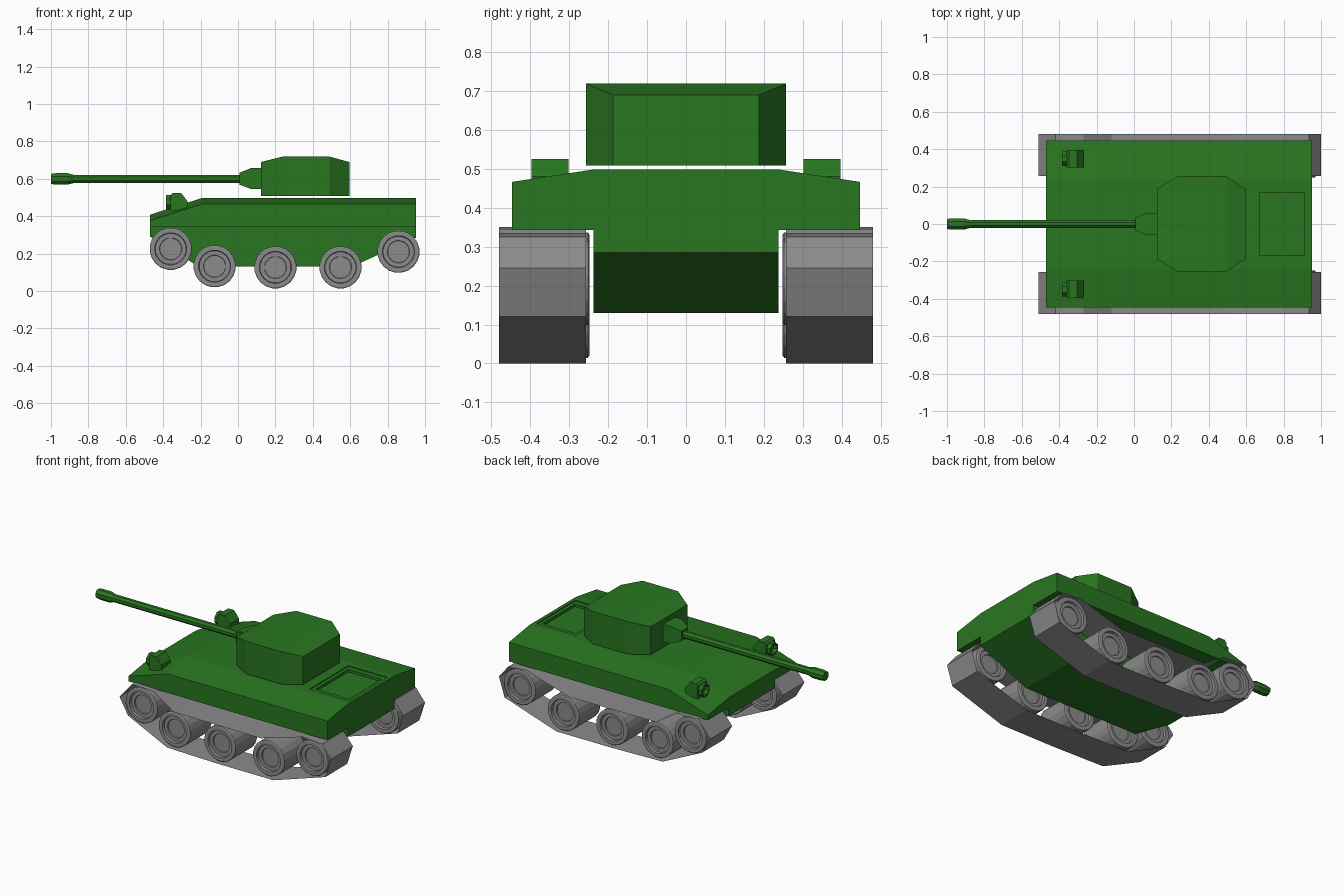
import bpy, bmesh, math

if "Cube" in bpy.data.objects:
    bpy.data.objects.remove(bpy.data.objects["Cube"])


def paint(name, color):
    m = bpy.data.materials.new(name)
    m.diffuse_color = color
    m.use_nodes = True
    m.node_tree.nodes["Principled BSDF"].inputs["Base Color"].default_value = m.diffuse_color
    return m


green = paint("green_paint", (0.022, 0.18, 0.015, 1))
grey = paint("track_grey", (0.26, 0.26, 0.26, 1))


def make(name, verts, faces, mat=None):
    me = bpy.data.meshes.new(name)
    me.from_pydata(verts, [], faces)
    bm = bmesh.new()
    bm.from_mesh(me)
    bmesh.ops.recalc_face_normals(bm, faces=bm.faces)
    bm.to_mesh(me)
    bm.free()
    if mat:
        me.materials.append(mat)
    ob = bpy.data.objects.new(name, me)
    bpy.context.collection.objects.link(ob)
    return ob


def loft(name, rings, mat=None, caps=True):
    """Join equal-length closed rings of points with quads."""
    n = len(rings[0])
    verts = [p for r in rings for p in r]
    faces = [(k * n + i, k * n + (i + 1) % n, (k + 1) * n + (i + 1) % n, (k + 1) * n + i)
             for k in range(len(rings) - 1) for i in range(n)]
    if caps:
        faces += [tuple(range(n)), tuple(range(len(verts) - n, len(verts)))]
    return make(name, verts, faces, mat)


def side_profile(name, pts, y0, y1, mat=None, caps=True):
    return loft(name, [[(x, y, z) for x, z in pts] for y in (y0, y1)], mat, caps)


def lathe(name, profile, center, axis, sides, mat=None):
    """Rings of (position along axis, radius) round the x or y axis."""
    cx, cy, cz = center
    rings = []
    for d, r in profile:
        ring = []
        for i in range(sides):
            a = 2 * math.pi * (i + 0.5) / sides
            u, v = r * math.cos(a), r * math.sin(a)
            ring.append((cx + d, cy + u, cz + v) if axis == 'x' else (cx + u, cy + d, cz + v))
        rings.append(ring)
    return loft(name, rings, mat)


def box_ring_x(x, hy, z0, z1):
    return [(x, -hy, z0), (x, hy, z0), (x, hy, z1), (x, -hy, z1)]


def rect_z(x0, x1, hy, z):
    return [(x0, -hy, z), (x1, -hy, z), (x1, hy, z), (x0, hy, z)]


# Upper hull with sloping front deck and shoulders
def hull_section(x, top):
    return [(x, -0.447, 0.343), (x, 0.447, 0.343), (x, 0.447, top - 0.032),
            (x, 0.237, top), (x, -0.237, top), (x, -0.447, top - 0.032)]


hull = loft("upper_hull", [hull_section(-0.47, 0.408), hull_section(-0.19, 0.498),
                           hull_section(0.952, 0.498)], green)

# Stepped engine hatch cut into the rear deck
cutter = loft("hatch_cutter", [rect_z(0.672, 0.908, 0.165, 0.475), rect_z(0.672, 0.908, 0.165, 0.492),
                               rect_z(0.65, 0.93, 0.197, 0.492), rect_z(0.65, 0.93, 0.197, 0.56)])
cutter.hide_render = True
mod = hull.modifiers.new("hatch", 'BOOLEAN')
mod.operation = 'DIFFERENCE'
mod.solver = 'EXACT'
mod.object = cutter
bpy.context.view_layer.update()
cut_mesh = bpy.data.meshes.new_from_object(hull.evaluated_get(bpy.context.evaluated_depsgraph_get()))
hull.modifiers.clear()
hull.data = cut_mesh
hull.data.materials.clear()
hull.data.materials.append(green)
bpy.data.objects.remove(cutter)

# Lower hull between the tracks
side_profile("lower_hull", [(-0.47, 0.343), (-0.47, 0.29), (-0.21, 0.13), (0.61, 0.13),
                            (0.952, 0.285), (0.952, 0.343)], -0.238, 0.238, green)

# Turret: eight-sided, roof sloping at both ends
plan = [(0.122, -0.187), (0.237, -0.257), (0.49, -0.257), (0.597, -0.187)]
plan += [(x, -y) for x, y in reversed(plan)]
verts = [(x, y, 0.508) for x, y in plan]
verts += [(x, y, 0.718 if abs(y) > 0.2 else 0.689) for x, y in plan]
faces = [(i, (i + 1) % 8, 8 + (i + 1) % 8, 8 + i) for i in range(8)]
faces += [tuple(range(8)), (8, 9, 14, 15), (9, 10, 13, 14), (10, 11, 12, 13)]
make("turret", verts, faces, green)

# Gun mount and barrel
loft("gun_mount", [box_ring_x(0.008, 0.033, 0.568, 0.632), box_ring_x(0.07, 0.06, 0.545, 0.657),
                   box_ring_x(0.13, 0.06, 0.545, 0.657)], green)
lathe("gun_barrel", [(-1.0, 0.029), (-0.975, 0.033), (-0.91, 0.033), (-0.88, 0.024), (0.02, 0.024)],
      (0, 0, 0.599), 'x', 8, green)

wheels = [(-0.36, 0.225), (-0.125, 0.132), (0.2, 0.126), (0.548, 0.126), (0.858, 0.21)]
half = [(0.088, 0.058), (0.096, 0.06), (0.096, 0.083), (0.112, 0.086), (0.112, 0.107), (0.108, 0.113)]
wheel_profile = [(-d, r) for d, r in half] + [(d, r) for d, r in reversed(half)]
# The upper run dips behind the front wheel and rises again to the rear one
track = [(-0.17, 0.008), (0.2, 0.0), (0.59, 0.0), (0.96, 0.12), (1.0, 0.245), (0.935, 0.325),
         (0.8, 0.335), (0.5, 0.247), (-0.12, 0.25), (-0.27, 0.345), (-0.42, 0.35),
         (-0.51, 0.245), (-0.45, 0.14)]
lamp = [(-0.36, 0.43), (-0.36, 0.512), (-0.347, 0.525), (-0.305, 0.525), (-0.27, 0.48), (-0.27, 0.43)]

for side, s in (("right", -1), ("left", 1)):
    # Thin track band and its road wheels
    side_profile(side + "_track", track, s * 0.257, s * 0.48, grey, False)
    for i, (x, z) in enumerate(wheels):
        lathe(f"{side}_wheel_{i + 1}", wheel_profile, (x, s * 0.36, z), 'y', 20, grey)
    # Headlamp housing and hollow lens ring
    side_profile(side + "_headlamp", lamp, s * 0.302, s * 0.396, green)
    lathe(side + "_headlamp_ring", [(0.012, 0.028), (-0.012, 0.032), (-0.012, 0.042), (0.02, 0.042)],
          (-0.373, s * 0.349, 0.475), 'x', 8, green)
